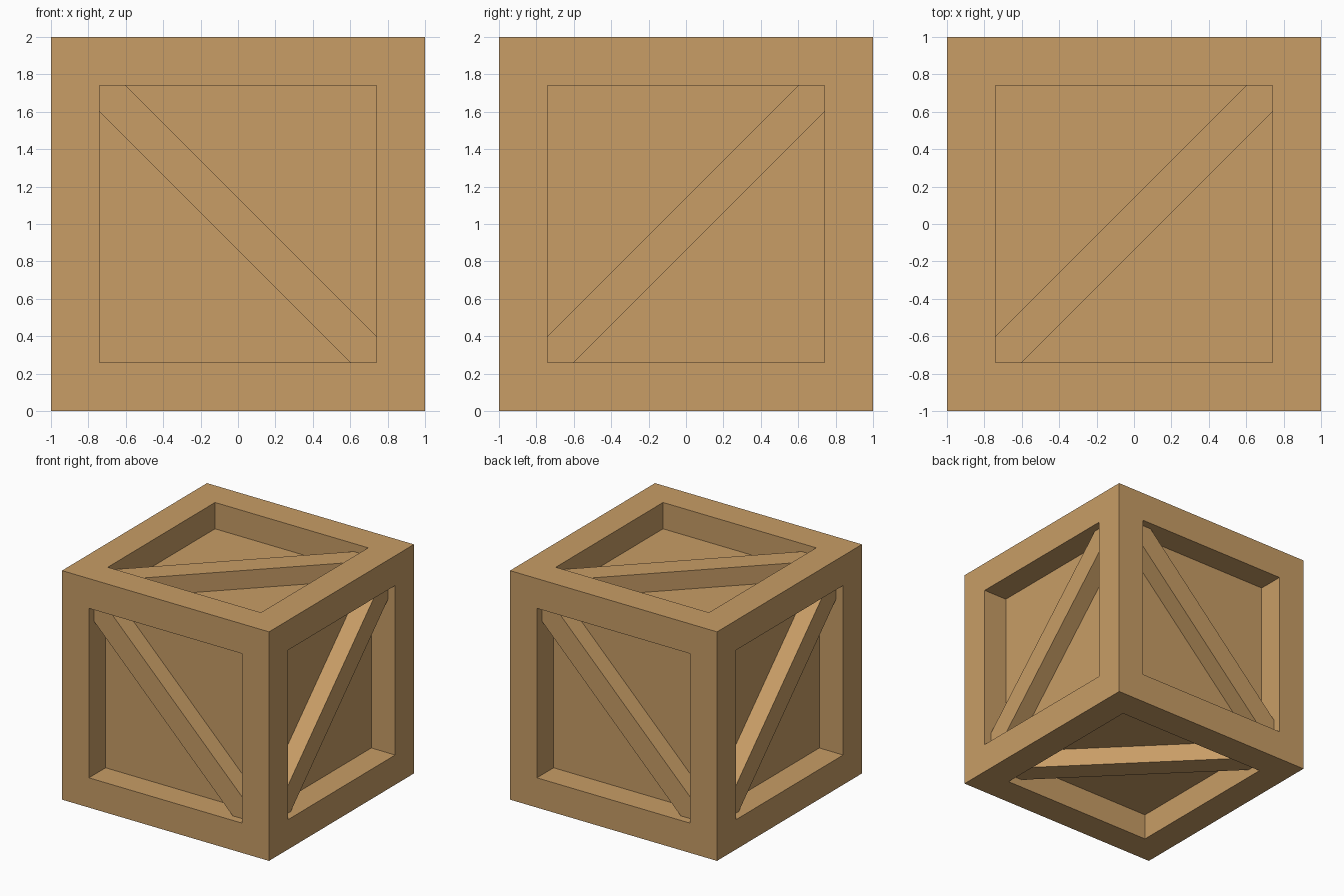
import bpy, bmesh
from math import radians
from mathutils import Matrix

if "Cube" in bpy.data.objects:
    bpy.data.objects.remove(bpy.data.objects["Cube"])

OPEN = 0.74      # half width of each framed opening
PANEL = 0.77     # distance of the sunken panels from the centre
BRACE = 0.93     # distance of the brace faces from the centre
T = 0.14         # half width of a brace, measured along the opening edge

wood = bpy.data.materials.new("wood")
wood.diffuse_color = (0.578, 0.337, 0.133, 1)
wood.use_nodes = True
wood.node_tree.nodes["Principled BSDF"].inputs["Base Color"].default_value = wood.diffuse_color


def finish(bm, name):
    bmesh.ops.recalc_face_normals(bm, faces=bm.faces)
    me = bpy.data.meshes.new(name)
    bm.to_mesh(me)
    bm.free()
    me.materials.append(wood)
    ob = bpy.data.objects.new(name, me)
    bpy.context.collection.objects.link(ob)
    return ob


centre = Matrix.Translation((0, 0, 1))

# Crate body: cube with a square recess sunk into every face
bm = bmesh.new()
bmesh.ops.create_cube(bm, size=2, matrix=centre)
bm.normal_update()
sides = list(bm.faces)
bmesh.ops.inset_individual(bm, faces=sides, thickness=1 - OPEN, use_even_offset=True)
for f in sides:
    n = f.normal.copy()
    panel = bmesh.ops.extrude_discrete_faces(bm, faces=[f])["faces"][0]
    bmesh.ops.translate(bm, verts=panel.verts, vec=n * (PANEL - 1))
finish(bm, "crate_body")

# Diagonal braces: one six-sided profile, turned onto each face
a, b = OPEN, OPEN - T
profile = [(-a, -a), (-b, -a), (a, b), (a, a), (b, a), (-a, -b)]
faces = {  # name: axis, tilt, spin of the diagonal
    "top": ("X", 0, 0), "bottom": ("X", 180, 0),
    "front": ("X", 90, 90), "back": ("X", -90, 90),
    "right": ("Y", 90, 90), "left": ("Y", -90, 90),
}
for name, (axis, tilt, spin) in faces.items():
    bm = bmesh.new()
    base = bm.faces.new([bm.verts.new((x, y, PANEL)) for x, y in profile])
    cap = bmesh.ops.extrude_face_region(bm, geom=[base], use_keep_orig=True)["geom"]
    top = [v for v in cap if isinstance(v, bmesh.types.BMVert)]
    bmesh.ops.translate(bm, verts=top, vec=(0, 0, BRACE - PANEL))
    turn = Matrix.Rotation(radians(tilt), 4, axis) @ Matrix.Rotation(radians(spin), 4, "Z")
    bm.transform(centre @ turn)
    finish(bm, name + "_brace")
